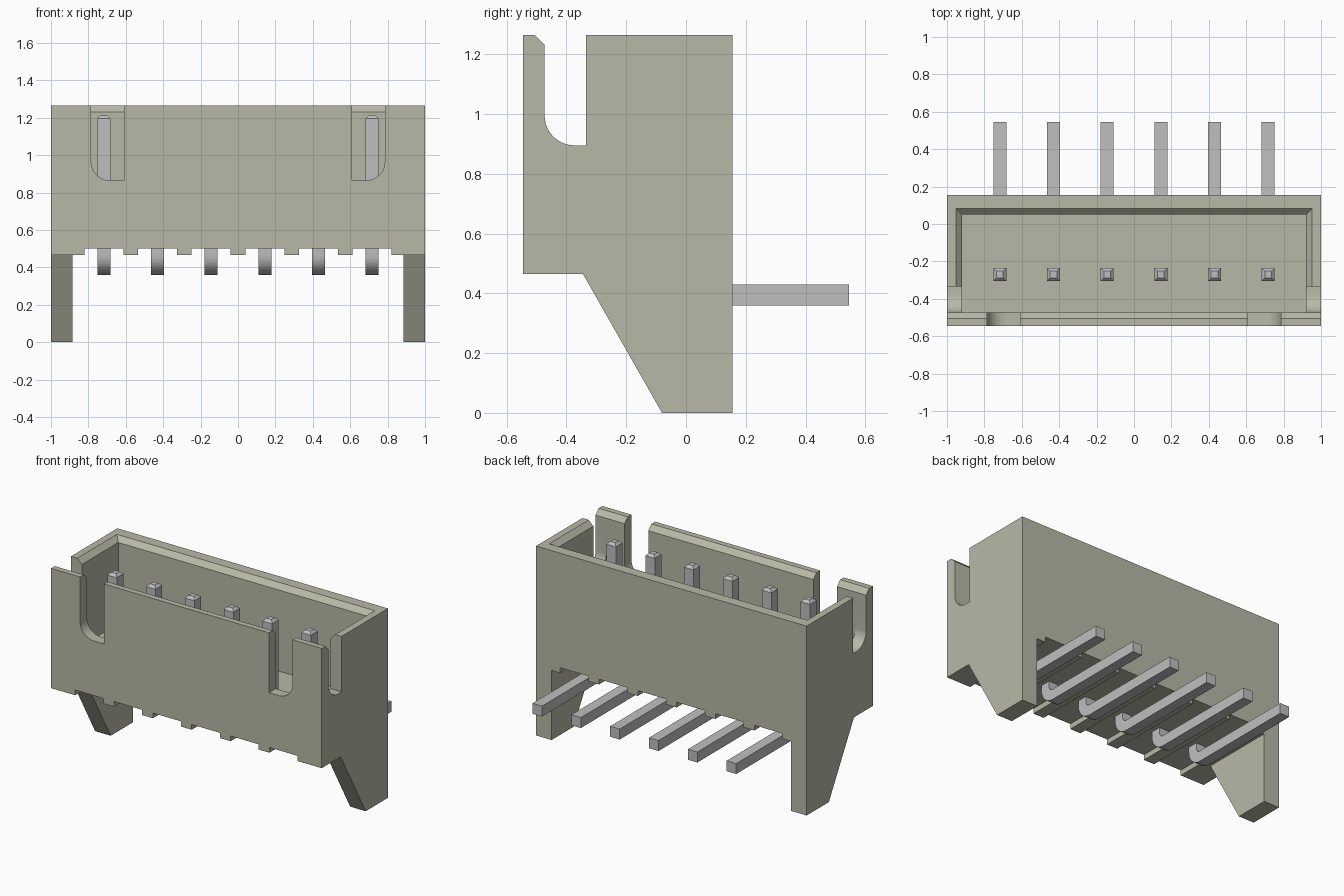
import bpy, bmesh, math
from mathutils import Vector

cube = bpy.data.objects.get("Cube")
if cube:
    bpy.data.objects.remove(cube, do_unlink=True)


def material(name, rgb):
    m = bpy.data.materials.new(name)
    m.use_nodes = True
    m.diffuse_color = (*rgb, 1)
    m.node_tree.nodes["Principled BSDF"].inputs["Base Color"].default_value = (*rgb, 1)
    return m


BEIGE = material("beige plastic", (0.48, 0.485, 0.39))
GREY = material("grey metal", (0.52, 0.52, 0.525))


def make(name, bm, mat):
    bmesh.ops.recalc_face_normals(bm, faces=bm.faces)
    mesh = bpy.data.meshes.new(name)
    bm.to_mesh(mesh)
    bm.free()
    mesh.materials.append(mat)
    ob = bpy.data.objects.new(name, mesh)
    bpy.context.collection.objects.link(ob)
    return ob


def prism(points, axis, lo, hi):
    """Extrude a (horizontal, z) outline along x or y."""
    bm = bmesh.new()
    place = (lambda a, z: (lo, a, z)) if axis == "x" else (lambda a, z: (a, lo, z))
    face = bm.faces.new([bm.verts.new(place(a, z)) for a, z in points])
    new = bmesh.ops.extrude_face_region(bm, geom=[face])["geom"]
    step = Vector((hi - lo, 0, 0) if axis == "x" else (0, hi - lo, 0))
    bmesh.ops.translate(bm, vec=step, verts=[v for v in new if isinstance(v, bmesh.types.BMVert)])
    return bm


def arc(cx, cz, r, start, end, n=10):
    angles = [math.radians(start + (end - start) * i / n) for i in range(n + 1)]
    return [(cx + r * math.cos(t), cz + r * math.sin(t)) for t in angles]


def rect(a, b, low, high):
    return [(a, low), (b, low), (b, high), (a, high)]


def activate(ob):
    bpy.ops.object.select_all(action="DESELECT")
    ob.select_set(True)
    bpy.context.view_layer.objects.active = ob


def cut(target, bm):
    cutter = make("cutter", bm, BEIGE)
    cutter.hide_render = True
    activate(target)
    mod = target.modifiers.new("cut", "BOOLEAN")
    mod.operation, mod.solver, mod.object = "DIFFERENCE", "EXACT", cutter
    bpy.ops.object.modifier_apply(modifier=mod.name)
    bpy.data.objects.remove(cutter, do_unlink=True)


FRONT, BACK, TOP, BASE = -0.545, 0.155, 1.265, 0.465
INNER, BEVEL, FLOOR = -0.473, 0.033, 0.69
PIN_X = [(i - 2.5) * 0.287 for i in range(6)]

# Housing with the side profile of its two legs
housing = make("housing", prism(
    [(FRONT, BASE), (-0.345, BASE), (-0.08, 0), (BACK, 0), (BACK, TOP), (FRONT, TOP)],
    "x", -1, 1), BEIGE)

# Space between the legs, and a groove under every pin
cut(housing, prism(rect(-0.885, 0.885, -0.1, BASE), "y", -0.7, 0.3))
for x in PIN_X:
    cut(housing, prism(rect(x - 0.104, x + 0.104, 0.4, 0.5), "y", -0.7, 0.3))

# Open cavity with a bevelled rim
bm = bmesh.new()
rings = []
for z, grow in ((FLOOR, 0), (TOP - BEVEL, 0), (TOP, BEVEL), (1.4, BEVEL)):
    x, y0, y1 = 0.92 + grow, INNER - grow, 0.05 + grow
    rings.append([bm.verts.new((a, b, z)) for a, b in ((-x, y0), (x, y0), (x, y1), (-x, y1))])
bm.faces.new(rings[0])
bm.faces.new(rings[-1])
for low, high in zip(rings, rings[1:]):
    for i in range(4):
        j = (i + 1) % 4
        bm.faces.new((low[i], low[j], high[j], high[i]))
cut(housing, bm)

# Slots through both end walls, rounded toward the front
cut(housing, prism(
    [(-0.335, 1.4), (INNER - BEVEL, 1.4), (INNER - BEVEL, TOP), (INNER, TOP - BEVEL)]
    + arc(INNER + 0.1, 0.995, 0.1, 180, 270) + [(-0.335, 0.895)], "x", -1.2, 1.2))

# Slots in the front wall, rounded at the outer corner
for side in (-1, 1):
    outline = [(-0.61, 1.4), (-0.785, 1.4)] + arc(-0.685, 0.965, 0.1, 180, 270) + [(-0.61, 0.865)]
    cut(housing, prism([(-side * a, z) for a, z in outline], "y", -0.7, -0.42))

activate(housing)
bpy.ops.object.shade_smooth_by_angle(angle=math.radians(25))

# Bent square pins with tapered tips
outline = ([(-0.305, 1.195)] + arc(-0.2, BASE, 0.105, 180, 270)
           + [(0.545, 0.36), (0.545, 0.43)] + arc(-0.2, BASE, 0.035, 270, 180)
           + [(-0.235, 1.195)])
for n, x in enumerate(PIN_X, 1):
    bm = prism(outline, "x", x - 0.035, x + 0.035)
    bmesh.ops.recalc_face_normals(bm, faces=bm.faces)
    tip = [f for f in bm.faces if f.calc_center_median().z > 1.19]
    bmesh.ops.inset_region(bm, faces=tip, thickness=0.017, use_even_offset=True)
    bmesh.ops.translate(bm, vec=(0, 0, 0.017), verts=tip[0].verts)
    pin = make(f"pin_{n}", bm, GREY)
    activate(pin)
    bpy.ops.object.shade_smooth_by_angle(angle=math.radians(25))
